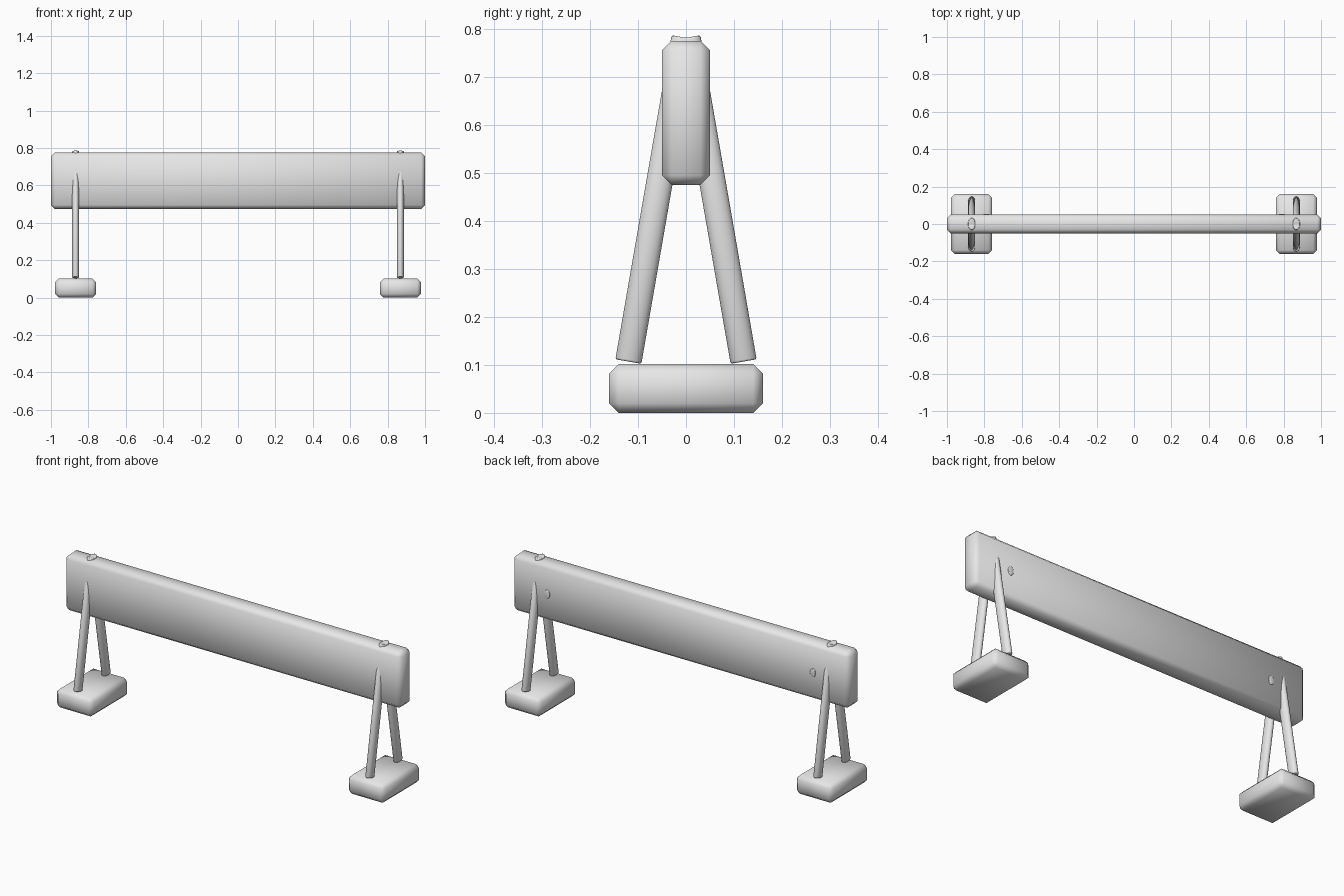
import bpy
import math
from mathutils import Vector

cube = bpy.data.objects.get("Cube")
if cube:
    bpy.data.objects.remove(cube, do_unlink=True)

GREY = (0.8, 0.8, 0.8, 1.0)
grey = bpy.data.materials.new("plain grey")
grey.use_nodes = True
grey.diffuse_color = GREY
grey.node_tree.nodes["Principled BSDF"].inputs["Base Color"].default_value = GREY


def finish(obj, name, bevel, segments=1):
    """Name, colour, bevel and smooth one part."""
    obj.name = name
    obj.data.materials.append(grey)
    bpy.ops.object.transform_apply(location=False, rotation=False, scale=True)
    mod = obj.modifiers.new("rounded edges", 'BEVEL')
    mod.width = bevel
    mod.segments = segments
    mod.limit_method = 'ANGLE'
    mod.angle_limit = math.radians(50)
    bpy.ops.object.modifier_apply(modifier=mod.name)
    bpy.ops.object.shade_smooth_by_angle(angle=math.radians(60))


def block(name, size, centre, bevel):
    bpy.ops.mesh.primitive_cube_add(size=1, location=centre)
    obj = bpy.context.object
    obj.scale = size
    finish(obj, name, bevel)


def rod(name, start, end, width, depth, bevel):
    """Oval rod between two points in a plane of constant x."""
    start, end = Vector(start), Vector(end)
    axis = end - start
    bpy.ops.mesh.primitive_cylinder_add(
        vertices=32, radius=0.5, depth=1, location=(start + end) / 2,
        rotation=(math.atan2(-axis.y, axis.z), 0, 0))
    obj = bpy.context.object
    obj.scale = (width, depth, axis.length)
    finish(obj, name, bevel, 2)


# Long top plank
block("beam", (2.0, 0.1, 0.3), (0, 0, 0.625), 0.02)

for side, sign in (("left", 1), ("right", -1)):
    x = sign * 0.868
    # Ground block
    block(side + "_foot", (0.22, 0.32, 0.102), (x, 0, 0.051), 0.02)
    # Crossing legs whose tips poke through the top of the beam
    for face, dy in (("front", -1), ("back", 1)):
        rod(f"{side}_{face}_leg", (x, dy * 0.12, 0.107),
            (x, dy * 0.003, 0.782), 0.038, 0.055, 0.004)
    # Peg showing on the back of the beam
    px = sign * 0.79
    rod(side + "_peg", (px, -0.045, 0.62), (px, 0.054, 0.62), 0.032, 0.046, 0.003)
